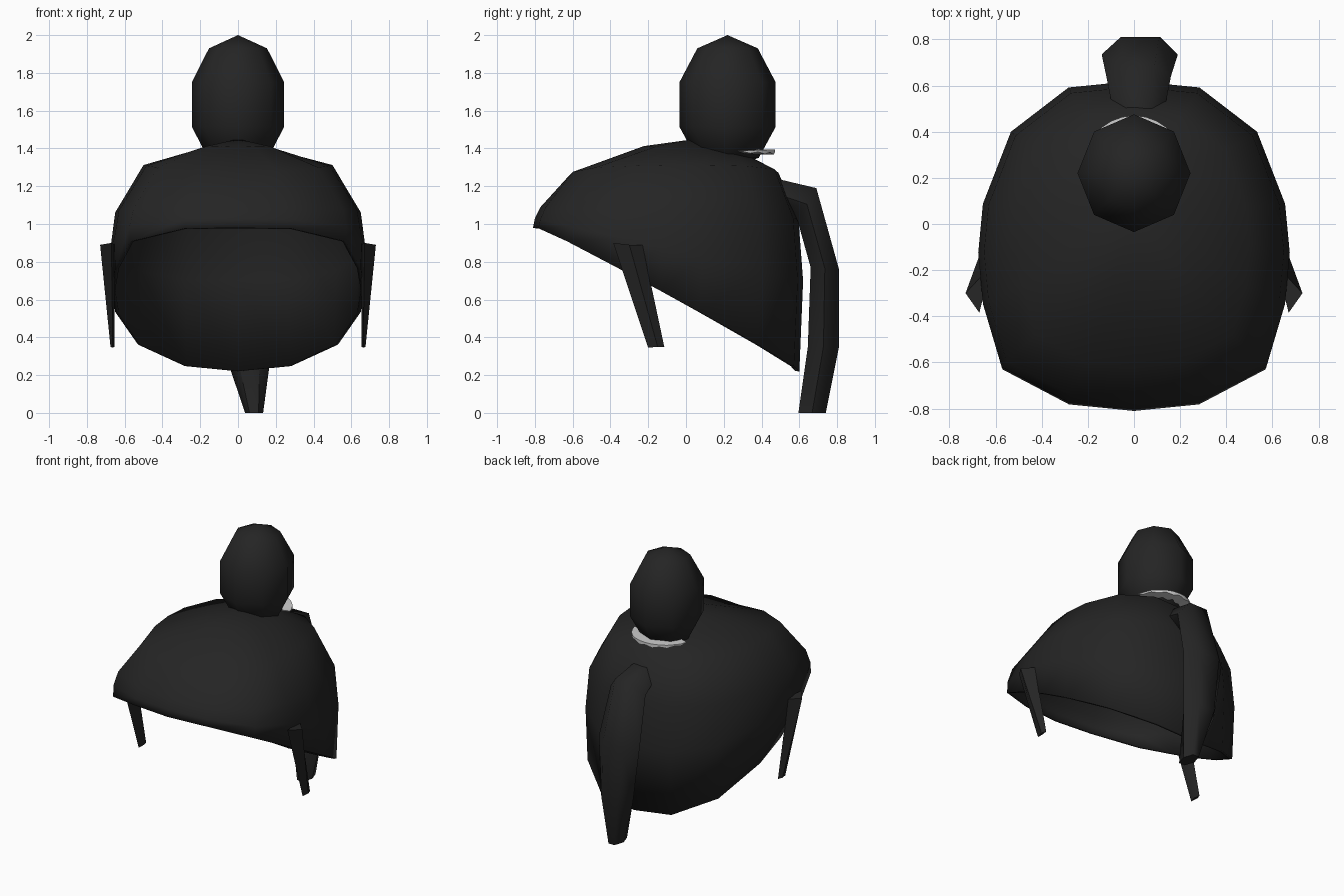
import bpy, bmesh, math

if "Cube" in bpy.data.objects:
    bpy.data.objects.remove(bpy.data.objects["Cube"])


def material(name, c):
    m = bpy.data.materials.new(name)
    m.diffuse_color = (c, c, c, 1)
    m.use_nodes = True
    m.node_tree.nodes["Principled BSDF"].inputs["Base Color"].default_value = m.diffuse_color
    return m


BLACK = material("soft_black", 0.018)
PALE = material("pale_grey", 0.62)


def loft(name, rings, mat, tip=None, base=None, cap_ends=False, closed=True):
    """Skin a stack of rings, optionally closing the ends with points or caps."""
    bm = bmesh.new()
    rows = [[bm.verts.new(p) for p in r] for r in rings]
    n = len(rows[0])
    for a, b in zip(rows, rows[1:]):
        for i in range(n):
            j = (i + 1) % n
            bm.faces.new((a[i], a[j], b[j], b[i]))
    for point, row in ((base, rows[0]), (tip, rows[-1])):
        if point:
            v = bm.verts.new(point)
            for i in range(n):
                bm.faces.new((row[i], row[(i + 1) % n], v))
        elif cap_ends:
            bm.faces.new(row)
    bmesh.ops.recalc_face_normals(bm, faces=bm.faces)
    me = bpy.data.meshes.new(name)
    bm.to_mesh(me)
    bm.free()
    me.materials.append(mat)
    ob = bpy.data.objects.new(name, me)
    bpy.context.collection.objects.link(ob)
    bpy.ops.object.select_all(action='DESELECT')
    ob.select_set(True)
    bpy.context.view_layer.objects.active = ob
    bpy.ops.object.shade_smooth_by_angle(angle=math.radians(60))
    return ob


# Hollow body: one unit outline scaled into rings, from slanted rim to neck
half = [(0, -1), (.42, -.96), (.85, -.745), (.97, -.36), (1, -.05),
        (.97, .25), (.79, .69), (.42, .96), (0, 1)]
outline = half + [(-u, v) for u, v in half[-2:0:-1]]
# half width, front y, back y, front z, back z, extra height at the sides
levels = [(.67, -.81, .60, .98, .22, .03),
          (.675, -.80, .62, 1.03, .70, 0),
          (.65, -.77, .595, 1.09, 1.03, 0),
          (.50, -.62, .49, 1.255, 1.27, .05),
          (.20, -.23, .35, 1.41, 1.35, .01)]
rings = []
for w, yf, yb, zf, zb, side in levels:
    rings.append([(u * w, yf + (yb - yf) * (v + 1) / 2,
                   zf + (zb - zf) * (v + 1) / 2 + side * abs(u)) for u, v in outline])
body = loft("body_shell", rings, BLACK, tip=(0, .05, 1.45))
shell = body.modifiers.new("thickness", 'SOLIDIFY')
shell.thickness = 0.02
shell.offset = -1


def circle(cx, cy, z, rx, ry, n, start=0):
    return [(cx + rx * math.cos(start + math.tau * i / n),
             cy + ry * math.sin(start + math.tau * i / n), z) for i in range(n)]


# Eight-sided head
loft("head", [circle(0, .22, z, r * .96, r, 8) for z, r in
              ((1.35, .165), (1.515, .255), (1.75, .255), (1.93, .16))],
     BLACK, tip=(0, .22, 2.0), base=(0, .22, 1.30))

# Thin toothed crescent under the back of the head
steps = 12
arc = []
for i in range(steps + 1):
    a = math.radians(20 + 140 * i / steps)
    taper = .3 + .7 * math.sin(math.pi * i / steps)
    h = .014 * taper * (1 if i % 2 else .6)
    z = 1.387 - .006 * (i % 2)
    arc.append([(r * math.cos(a), .22 + r * math.sin(a), z + dz) for r, dz in
                ((.17, -h), (.215 + .035 * taper, -h),
                 (.215 + .035 * taper, h), (.17, h))])
loft("mouth_crescent", arc, PALE, cap_ends=True)

# Tapered front legs on both sides
for s, label in ((-1, "left"), (1, "right")):
    top = [(.73, -.30, .89), (.67, -.385, .90), (.65, -.30, .89), (.665, -.23, .89)]
    foot = [(.675, -.15, .35), (.663, -.20, .345), (.655, -.16, .35), (.663, -.115, .35)]
    loft("front_leg_" + label, [[(s * x, y, z) for x, y, z in r] for r in (top, foot)],
         BLACK, cap_ends=True)

# Bent six-sided rear leg: each level has centre x, half width, inner and outer (y, z)
leg = [(.02, .11, (.47, 1.08), (.50, 1.235)),
       (.02, .14, (.59, 1.02), (.69, 1.19)),
       (.025, .165, (.66, .77), (.81, .76)),
       (.05, .13, (.645, .35), (.81, .35)),
       (.085, .048, (.595, 0), (.74, 0))]
rows = []
for cx, w, (yi, zi), (yo, zo) in leg:
    row = []
    for k in range(6):
        a = math.tau * k / 6
        t = .5 + .5 * math.sin(a) / math.sin(math.pi / 3)
        row.append((cx + w * math.cos(a), yi + (yo - yi) * t, zi + (zo - zi) * t))
    rows.append(row)
loft("rear_leg", rows, BLACK, cap_ends=True)
